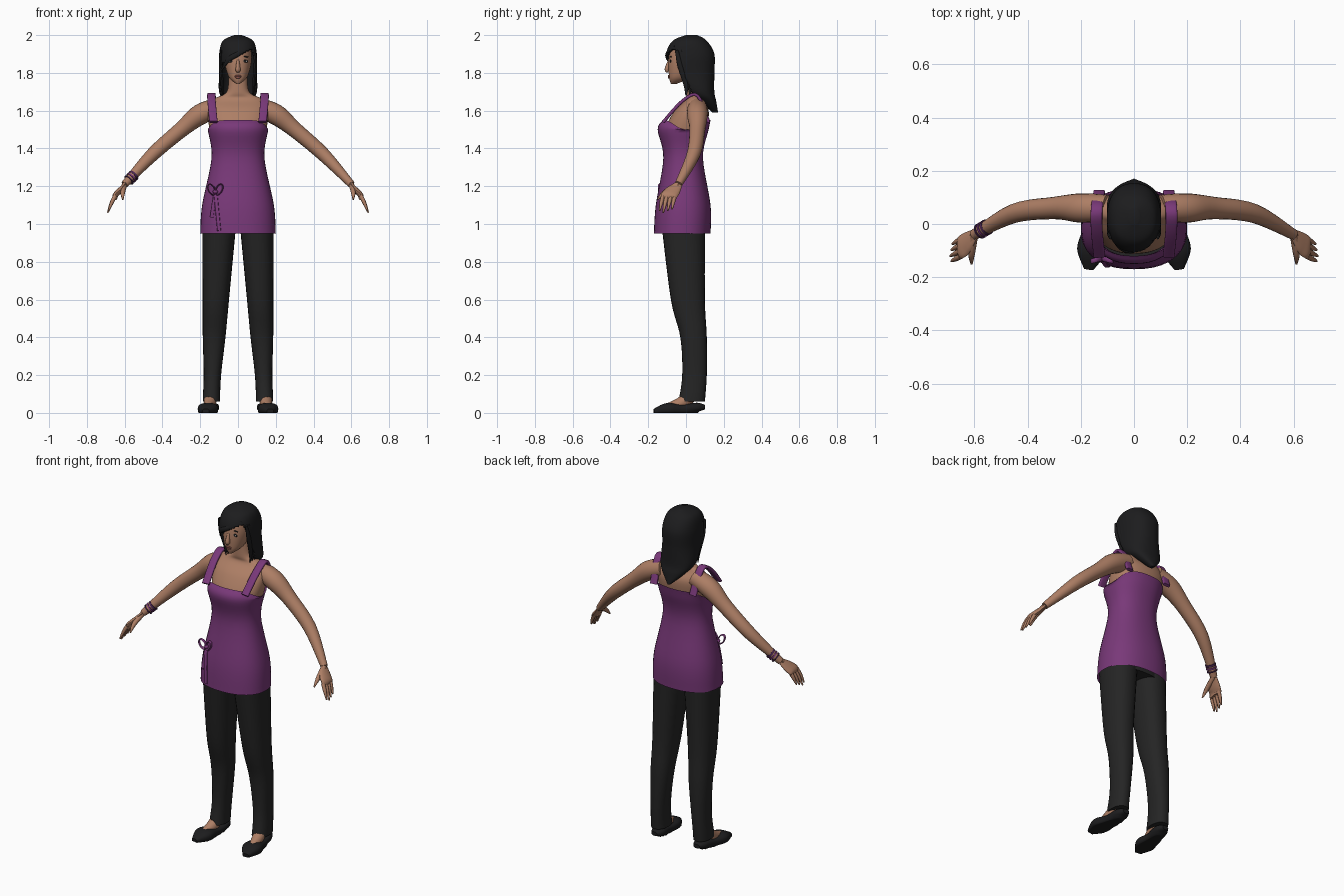
import bpy, bmesh, math
from mathutils import Vector
from mathutils.bvhtree import BVHTree

cube = bpy.data.objects.get("Cube")
if cube:
    bpy.data.objects.remove(cube)


def material(name, red, green, blue):
    mat = bpy.data.materials.new(name)
    mat.use_nodes = True
    mat.diffuse_color = (red, green, blue, 1)
    shader = mat.node_tree.nodes["Principled BSDF"]
    shader.inputs["Base Color"].default_value = mat.diffuse_color
    shader.inputs["Roughness"].default_value = 0.8
    return mat


SKIN = material("skin", .42, .21, .13)
PURPLE = material("purple cloth", .19, .04, .19)
DARK_PURPLE = material("dark purple", .07, .02, .08)
BLACK = material("soft black", .012, .012, .013)
CHARCOAL = material("charcoal cloth", .018, .018, .018)
LIP = material("lip", .3, .1, .08)
WHITE = material("eye white", .4, .4, .4)
UP, FORWARD, ACROSS = Vector((0, 0, 1)), Vector((0, 1, 0)), Vector((1, 0, 0))


def finish(name, bm, mat):
    bmesh.ops.recalc_face_normals(bm, faces=bm.faces)
    mesh = bpy.data.meshes.new(name)
    bm.to_mesh(mesh)
    bm.free()
    mesh.materials.append(mat)
    mesh.polygons.foreach_set("use_smooth", [True] * len(mesh.polygons))
    mesh.set_sharp_from_angle(angle=math.radians(50))
    ob = bpy.data.objects.new(name, mesh)
    bpy.context.scene.collection.objects.link(ob)
    return ob


def spline(rows, steps):
    """Catmull-Rom interpolation through tuples of equal length."""
    rows = [Vector(row) for row in rows]
    padded = [rows[0], *rows, rows[-1]]
    out = []
    for before, start, end, after in zip(padded, padded[1:], padded[2:], padded[3:]):
        leave, arrive = (end - before) / 2, (after - start) / 2
        for step in range(steps):
            t = step / steps
            ease = t * t * (3 - 2 * t)
            out.append(start.lerp(end, ease) + leave * t * (1 - t) ** 2 - arrive * t * t * (1 - t))
    return out + [rows[-1]]


def outline(sides, power):
    """Rounded-square cross-section; a power of two gives a circle."""
    for i in range(sides):
        angle = math.tau * i / sides
        yield [math.copysign(abs(w) ** (2 / power), w) for w in (math.cos(angle), math.sin(angle))]


def skin_rings(name, rings, mat, caps):
    bm = bmesh.new()
    loops = [[bm.verts.new(point) for point in ring] for ring in rings]
    for low, high in zip(loops, loops[1:]):
        for i in range(len(low)):
            bm.faces.new((low[i - 1], low[i], high[i], high[i - 1]))
    if caps:
        bm.faces.new(loops[0])
        bm.faces.new(loops[-1])
    return finish(name, bm, mat)


def loft(name, rows, mat, sides=40, power=2.3, caps=True, steps=6, center=lambda z: 0):
    """Level rings given as height, half width, front and back."""
    rings = []
    for z, half, front, back in spline(rows, steps):
        middle, depth = (front + back) / 2, (back - front) / 2
        rings.append([(center(z) + half * c, middle + depth * s, z) for c, s in outline(sides, power)])
    return skin_rings(name, rings, mat, caps)


def tube(name, points, radii, mat, side=1, wide=FORWARD, flat=1, sides=16, power=2):
    """Sweep along points; 'flat' is the thickness as a share of the width."""
    radii = radii if isinstance(radii, tuple) else (radii,) * len(points)
    rows = spline([(x * side, y, z, r) for (x, y, z), r in zip(points, radii)], 5)
    path = [row.to_3d() for row in rows]
    rings = []
    for i, (point, row) in enumerate(zip(path, rows)):
        along = (path[min(i + 1, len(path) - 1)] - path[max(i - 1, 0)]).normalized()
        broad = (wide - along * wide.dot(along)).normalized()
        thin = along.cross(broad) * flat
        rings.append([point + (broad * c + thin * s) * row.w for c, s in outline(sides, power)])
    return skin_rings(name, rings, mat, True)


def front_of(ob):
    """Returns a lookup of the front surface at x, z."""
    mesh = ob.data
    tree = BVHTree.FromPolygons([v.co for v in mesh.vertices], [p.vertices for p in mesh.polygons])
    return lambda x, z: tree.ray_cast(Vector((x, -1, z)), FORWARD)[0].y


# Chest and neck
loft("chest_and_neck", [(1.4, .12, -.1, .08), (1.5, .15, -.11, .11), (1.6, .16, -.06, .12),
                        (1.66, .13, 0, .09), (1.7, .06, 0, .09), (1.8, .05, 0, .08)], SKIN)

# Tunic, with the top edge dipping under the arms
tunic = loft("tunic", [(.95, .2, -.17, .13), (1.1, .19, -.16, .13), (1.35, .14, -.12, .09),
                       (1.5, .16, -.15, .12), (1.55, .16, -.12, .13)], PURPLE, caps=False)
for v in tunic.data.vertices:
    v.co.z -= max(0, v.co.z - 1.5) * abs(v.co.x / .16) ** 6
tunic_front = front_of(tunic)

# Hips filling the tunic
loft("hips", [(.95, .17, -.12, .1), (1.1, .17, -.12, .1)], CHARCOAL)

for side, label in ((1, "left_"), (-1, "right_")):
    # Shoulder strap
    tube(label + "strap", [(.13, -.12, 1.54), (.14, -.02, 1.65), (.14, .06, 1.68), (.13, .12, 1.54)],
         .022, PURPLE, side, wide=ACROSS, flat=.4, power=4)

    # Arm and hand
    wrist = Vector((.6, -.04, 1.21))
    tube(label + "arm", [(.1, .06, 1.62), (.2, .06, 1.58), (.3, .06, 1.5), (.45, .04, 1.37), wrist],
         (.05, .055, .042, .036, .02), SKIN, side, sides=20)
    knuckles = wrist + Vector((.05, -.05, -.06))
    tube(label + "palm", [wrist, wrist.lerp(knuckles, .6), knuckles, knuckles - UP * .02],
         (.022, .04, .042, .03), SKIN, side, flat=.35)
    for finger in (-1.5, -.5, .5, 1.5):
        root = knuckles - FORWARD * finger * .021
        reach = 1 - abs(finger - .5) * .1
        bend = root + Vector((.02, -.01, -.04)) * reach
        tip = bend + Vector((.02, -.01, -.05)) * reach
        tube(label + "finger", [root, bend, tip], (.011, .01, .004), SKIN, side, sides=8)
    tube(label + "thumb", [wrist, wrist + Vector((.01, -.07, -.04)), wrist + Vector((.01, -.11, -.08))],
         (.015, .013, .004), SKIN, side, wide=ACROSS, sides=8)

    # Trouser leg, leaning outward towards the ankle
    loft(label + "trouser_leg", [(1, .09, -.13, .1), (.6, .07, -.08, .1), (.4, .06, -.03, .11),
                                 (.2, .046, -.02, .11), (.06, .046, -.04, .1)], CHARCOAL, sides=24,
         center=lambda z: side * (.14 - .045 * max(0, z - .1)))

    # Foot and slip-on shoe, flattened underneath
    tube(label + "foot", [(.14, .04, .1), (.15, -.03, .05), (.16, -.1, .03)],
         (.035, .032, .02), SKIN, side, wide=ACROSS)
    shoe = tube(label + "shoe", [(.14, .1, .03), (.14, .06, .03), (.15, -.02, .02), (.16, -.1, .02), (.17, -.17, .01)],
                (.02, .04, .042, .054, .018), BLACK, side, wide=ACROSS, flat=.6, sides=24, power=2.5)
    for v in shoe.data.vertices:
        v.co.z = 0 if v.co.z < .008 else v.co.z

# Bracelets on the right wrist
for band, mat in enumerate((DARK_PURPLE, PURPLE, DARK_PURPLE)):
    start = Vector((.55, -.01, 1.26)).lerp(wrist, band / 4)
    tube("bracelet", [start, start.lerp(wrist, .15)], .03, mat, side=-1)

# Bow and ribbon tails on the tunic
knot = Vector((-.12, tunic_front(-.12, 1.17) - .01, 1.17))
tube("bow_knot", [knot + UP * .012, knot, knot - UP * .012], (.006, .014, .006), PURPLE)
for way in (-1, 1):
    curl = []
    for i in range(9):
        angle = math.tau * i / 8
        out = (1 - math.cos(angle)) / 2
        curl.append(knot + Vector((way * .04 * out, -.01 * out, .025 * (out + math.sin(angle)))))
    tube("bow_loop", curl, .009, PURPLE, flat=.4, sides=8)
    tail = []
    for i in range(6):
        x, z = knot.x + way * .004 * i, knot.z - (.034 + way * .007) * i
        tail.append((x, tunic_front(x, z) - .004, z))
    tube("ribbon_tail", tail, .01, PURPLE, wide=ACROSS, flat=.4, sides=8, power=4)

# Head
head = loft("head", [(1.742, .01, -.08, -.05), (1.78, .05, -.09, .03), (1.87, .073, -.092, .12),
                     (1.95, .06, -.07, .11), (1.985, .02, 0, .06)], SKIN)
face = front_of(head)


def feature(name, x, z, width, height, mat, depth=.004, tilt=0.0):
    bm = bmesh.new()
    bmesh.ops.create_uvsphere(bm, u_segments=16, v_segments=8, radius=1)
    bmesh.ops.scale(bm, vec=(width, depth, height), verts=bm.verts)
    ob = finish(name, bm, mat)
    ob.location = (x, face(x, z), z)
    ob.rotation_euler.y = tilt


# Nose, mouth, eyes and brows
tube("nose", [(0, -.088, 1.87), (0, -.1, 1.82), (0, -.092, 1.81)], (.006, .013, .01), SKIN, wide=ACROSS)
feature("upper_lip", 0, 1.784, .02, .005, LIP, depth=.006)
feature("lower_lip", 0, 1.776, .017, .006, LIP, depth=.007)
for way in (-1, 1):
    x, z = way * .037, 1.862
    feature("eye_lashes", x, z, .017, .008, BLACK, tilt=way * .1)
    feature("eye_white", x, z, .014, .006, WHITE, depth=.005, tilt=way * .1)
    feature("iris", x, z, .006, .006, BLACK, depth=.007)
    feature("brow", x, z + .024, .02, .003, BLACK, tilt=way * .1)

# Hair shell with a slanted face opening
hair = loft("hair", [(2, .02, 0, .06), (1.97, .08, -.07, .11), (1.9, .1, -.105, .15), (1.8, .1, -.09, .15),
                     (1.7, .1, -.01, .15), (1.65, .07, .07, .16), (1.59, .01, .14, .17)],
            BLACK, sides=80, steps=10)
bm = bmesh.new()
bm.from_mesh(hair.data)
opening = []
for f in bm.faces:
    x, y, z = f.calc_center_median()
    if 1.67 < z < 1.89 + x / 2 and y < .01 - .4 * (z - 1.75):
        opening.append(f)
bmesh.ops.delete(bm, geom=opening, context="FACES")
bm.to_mesh(hair.data)
bm.free()
hair.modifiers.new("thickness", "SOLIDIFY").thickness = .01

# Locks framing the face
tube("fringe", [(.07, -.06, 1.94), (0, -.1, 1.9), (-.05, -.09, 1.87), (-.09, -.04, 1.81)],
     (.006, .013, .013, .004), BLACK, wide=UP, flat=.6)
for way in (-1, 1):
    for lock in range(3):
        shift = FORWARD * .02 * lock
        path = [(way * .09, -.05, 1.92), (way * .092, -.03, 1.84), (way * .084, 0, 1.74), (way * .08, 0, 1.68)]
        tube("side_lock", [Vector(point) + shift for point in path], (.008, .016, .014, .003),
             BLACK, flat=.6, sides=10)
